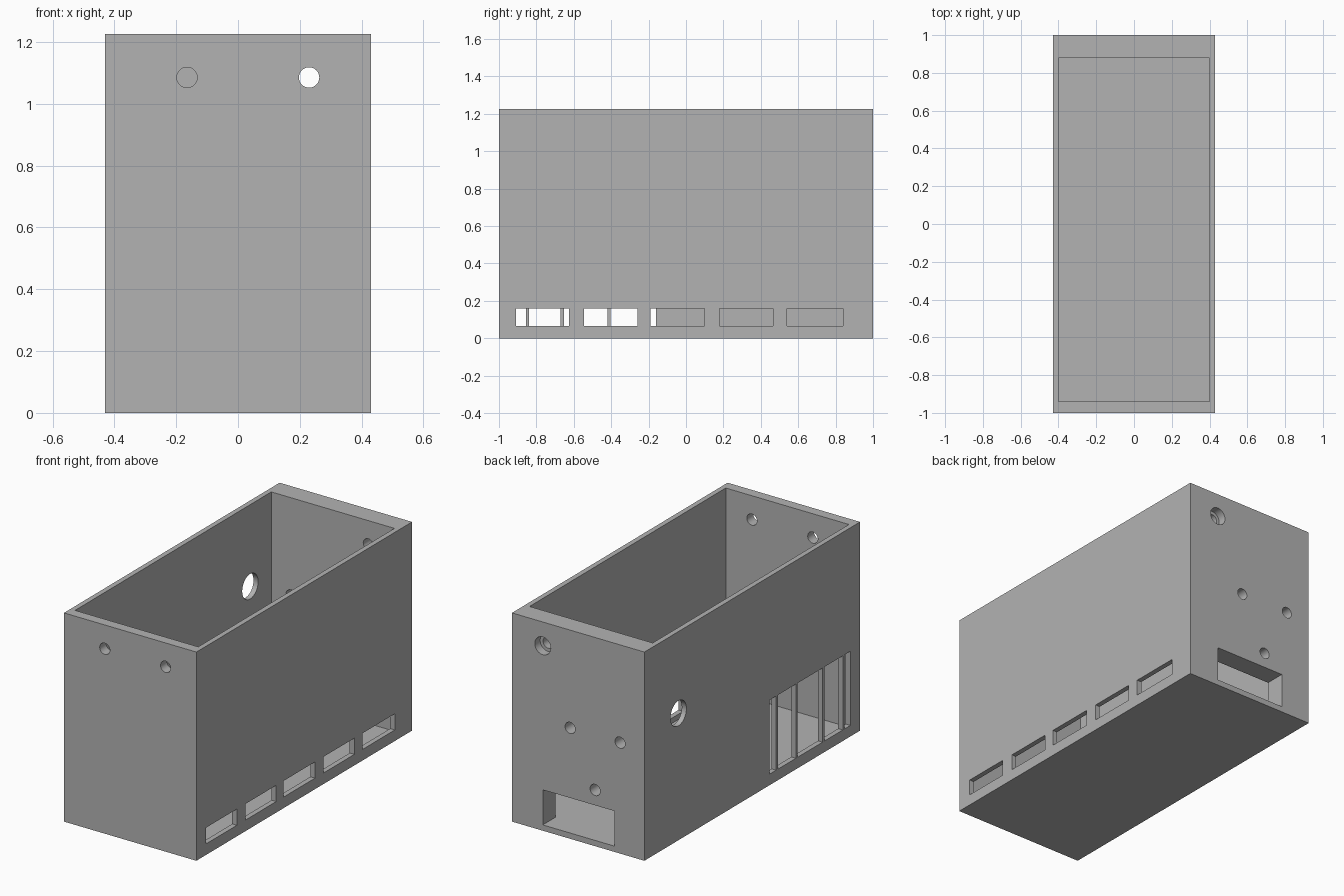
import bpy
from math import pi

cube = bpy.data.objects.get("Cube")
if cube:
    bpy.data.objects.remove(cube, do_unlink=True)

GREY = (0.45, 0.45, 0.45, 1)
mat = bpy.data.materials.new("plain grey")
mat.use_nodes = True
mat.diffuse_color = GREY
mat.node_tree.nodes["Principled BSDF"].inputs["Base Color"].default_value = GREY

W, D, H = 0.43, 1.0, 1.225      # half width, half depth, height
IN = 0.40                       # inner half width
FRONT, BACK = -0.94, 0.88       # inner faces of the end walls
FLOOR = 0.034
OVER = 0.02                     # how far cutters poke out of a wall


def box(name, x, y, z):
    """Box from (min, max) pairs."""
    spans = (x, y, z)
    bpy.ops.mesh.primitive_cube_add(size=1, location=[sum(s) / 2 for s in spans])
    ob = bpy.context.object
    ob.name = name
    ob.scale = [s[1] - s[0] for s in spans]
    bpy.ops.object.transform_apply(location=True, rotation=True, scale=True)
    ob.data.materials.append(mat)
    return ob


def rod(name, centre, radius, length, axis):
    """Cylinder along the x or y axis."""
    turn = (0, pi / 2, 0) if axis == "x" else (pi / 2, 0, 0)
    bpy.ops.mesh.primitive_cylinder_add(
        vertices=32, radius=radius, depth=length, location=centre, rotation=turn)
    ob = bpy.context.object
    ob.name = name
    bpy.ops.object.transform_apply(location=True, rotation=True, scale=True)
    ob.data.materials.append(mat)
    return ob


def cut(target, cutter):
    cutter.hide_render = True
    mod = target.modifiers.new("cut", "BOOLEAN")
    mod.operation = "DIFFERENCE"
    mod.solver = "EXACT"
    mod.object = cutter
    bpy.context.view_layer.objects.active = target
    bpy.ops.object.modifier_apply(modifier=mod.name)
    bpy.data.objects.remove(cutter, do_unlink=True)


# Open-topped case
case = box("case", (-W, W), (-D, D), (0, H))
cut(case, box("cavity", (-IN, IN), (FRONT, BACK), (FLOOR, H + 0.1)))

# Row of vent slots low in the right wall
for start, end in ((-0.91, -0.625), (-0.545, -0.26), (-0.19, 0.10),
                   (0.18, 0.465), (0.54, 0.84)):
    cut(case, box("vent_slot", (IN - OVER, W + OVER), (start, end), (0.065, 0.16)))

# Barred window: panes cut so that thin bars remain
for start, end in ((-0.91, -0.855), (-0.84, -0.67), (-0.652, -0.42),
                   (-0.405, -0.237), (-0.222, -0.16)):
    cut(case, box("window_pane", (-W - OVER, -IN + OVER), (start, end), (0.065, 0.5)))

# Round port in the same wall
cut(case, rod("side_port", (-0.415, 0.684, 0.745), 0.074, 0.08, "x"))

# Two screw holes in the front wall
for x in (-0.165, 0.23):
    cut(case, rod("front_hole", (x, -0.97, 1.085), 0.033, 0.12, "y"))

# Thick back wall: screw holes, counterbore and cable opening
for x, z in ((0.23, 1.085), (0.052, 0.651), (-0.272, 0.651), (-0.11, 0.33)):
    cut(case, rod("back_hole", (x, 0.94, z), 0.033, 0.2, "y"))
cut(case, rod("counterbore", (0.23, 1.0, 1.085), 0.052, 0.1, "y"))
cut(case, box("cable_opening", (-0.235, 0.23), (BACK - OVER, D + OVER), (FLOOR, 0.24)))

# Smooth hole walls, sharp edges
bpy.ops.object.select_all(action="DESELECT")
case.select_set(True)
bpy.context.view_layer.objects.active = case
bpy.ops.object.shade_smooth_by_angle()
